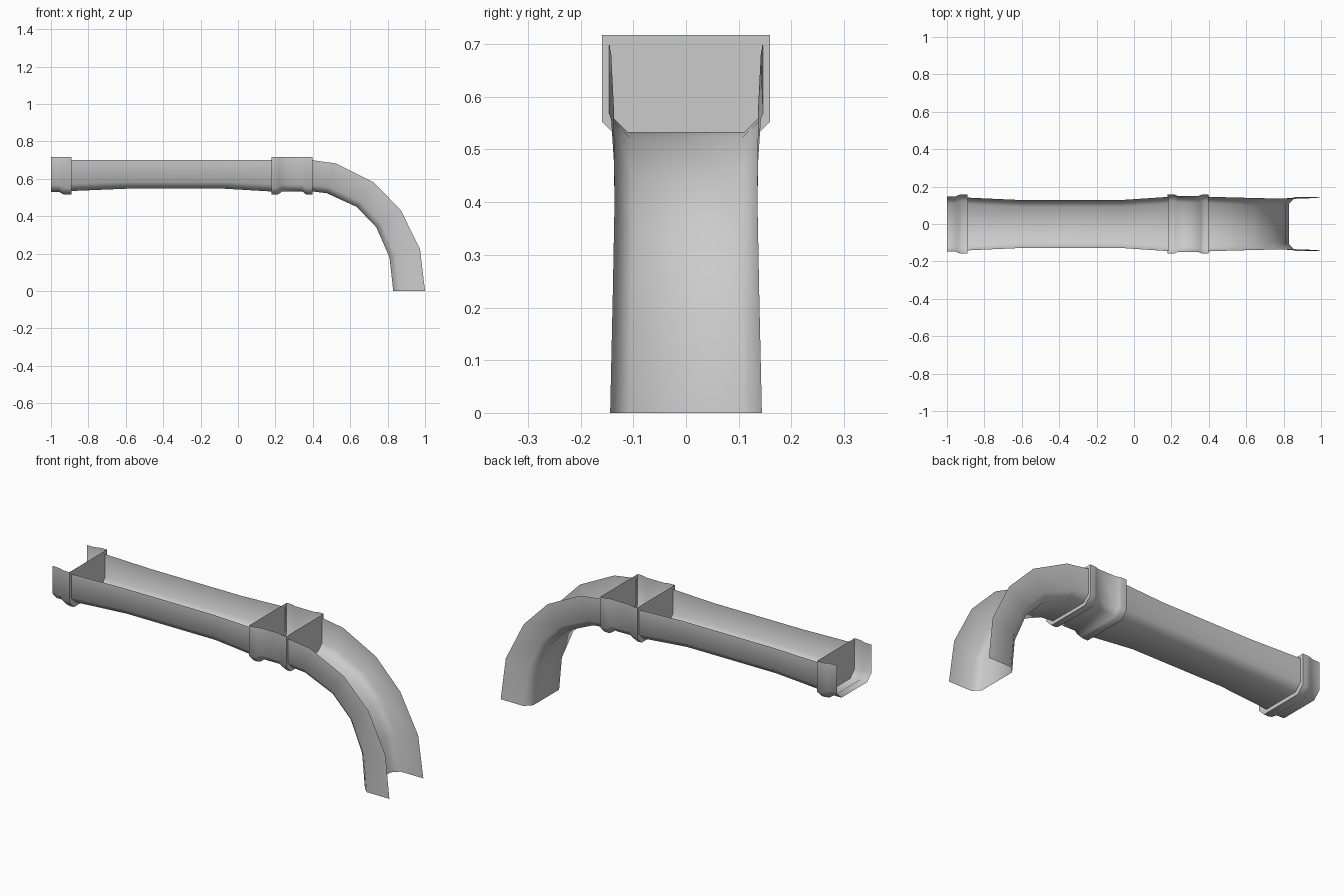
import bpy, bmesh, math
from mathutils import Vector

if "Cube" in bpy.data.objects:
    bpy.data.objects.remove(bpy.data.objects["Cube"])


def section(floor, rim, hw, ch):
    """Open U section with chamfered lower corners, from one rim to the other."""
    f, r = Vector((floor[0], 0, floor[1])), Vector((rim[0], 0, rim[1]))
    corner = f + (r - f).normalized() * ch
    half = [(r, hw), (corner, hw), (f, hw - ch)]
    side = lambda s: [Vector((p.x, s * w, p.z)) for p, w in half]
    return side(-1) + side(1)[::-1]


def loft(name, sections, caps=()):
    """Skin the sections; caps lists section indices closed by a flat plate."""
    bm = bmesh.new()
    rows = [[bm.verts.new(p) for p in s] for s in sections]
    for a, b in zip(rows, rows[1:]):
        for i in range(len(a) - 1):
            bm.faces.new((a[i], a[i + 1], b[i + 1], b[i]))
    for c in caps:
        ring = rows[c]
        bm.faces.new(ring if c == 0 else ring[::-1])
    bmesh.ops.recalc_face_normals(bm, faces=bm.faces)
    # make the outside (underside) the front of the sheet
    bm.normal_update()
    low = min(bm.faces, key=lambda f: f.calc_center_median().z - abs(f.normal.z))
    if low.normal.z > 0 and abs(low.normal.z) > 0.3:
        bmesh.ops.reverse_faces(bm, faces=bm.faces)
    me = bpy.data.meshes.new(name)
    bm.to_mesh(me)
    bm.free()
    ob = bpy.data.objects.new(name, me)
    bpy.context.collection.objects.link(ob)
    bpy.ops.object.select_all(action='DESELECT')
    ob.select_set(True)
    bpy.context.view_layer.objects.active = ob
    bpy.ops.object.shade_smooth_by_angle(angle=math.radians(60))
    return ob


def upright(x, z, hw, top, ch=0.036):
    return section((x, z), (x, top), hw, ch)


# straight trough, slightly pinched along its middle
loft("straight_trough", [upright(x, z, hw, 0.70) for x, z, hw in [
    (-0.89, 0.535, 0.141), (-0.6, 0.547, 0.128),
    (-0.07, 0.547, 0.128), (0.185, 0.532, 0.145)]])

# curved spout turning down to the ground: floor point, rim point, half width
loft("curved_spout", [section(f, r, hw, 0.035) for f, r, hw in [
    ((0.395, 0.533), (0.395, 0.70), 0.146),
    ((0.475, 0.523), (0.525, 0.682), 0.142),
    ((0.635, 0.45), (0.725, 0.582), 0.137),
    ((0.74, 0.34), (0.87, 0.433), 0.135),
    ((0.81, 0.18), (0.973, 0.225), 0.139),
    ((0.83, 0.0), (1.0, 0.0), 0.144)]])

# socket collars with raised end lips and flat plates
collar = lambda pts: [upright(x, z, hw, 0.717, 0.037) for x, z, hw in pts]
loft("end_collar", collar([
    (-1.0, 0.53, 0.146), (-0.955, 0.53, 0.147), (-0.937, 0.518, 0.156),
    (-0.915, 0.515, 0.159), (-0.89, 0.515, 0.159)]), caps=(4,))
loft("joint_collar", collar([
    (0.178, 0.515, 0.159), (0.205, 0.515, 0.159), (0.22, 0.52, 0.156),
    (0.235, 0.532, 0.150), (0.345, 0.532, 0.150), (0.358, 0.52, 0.156),
    (0.372, 0.515, 0.159), (0.398, 0.515, 0.159)]), caps=(0, 7))
